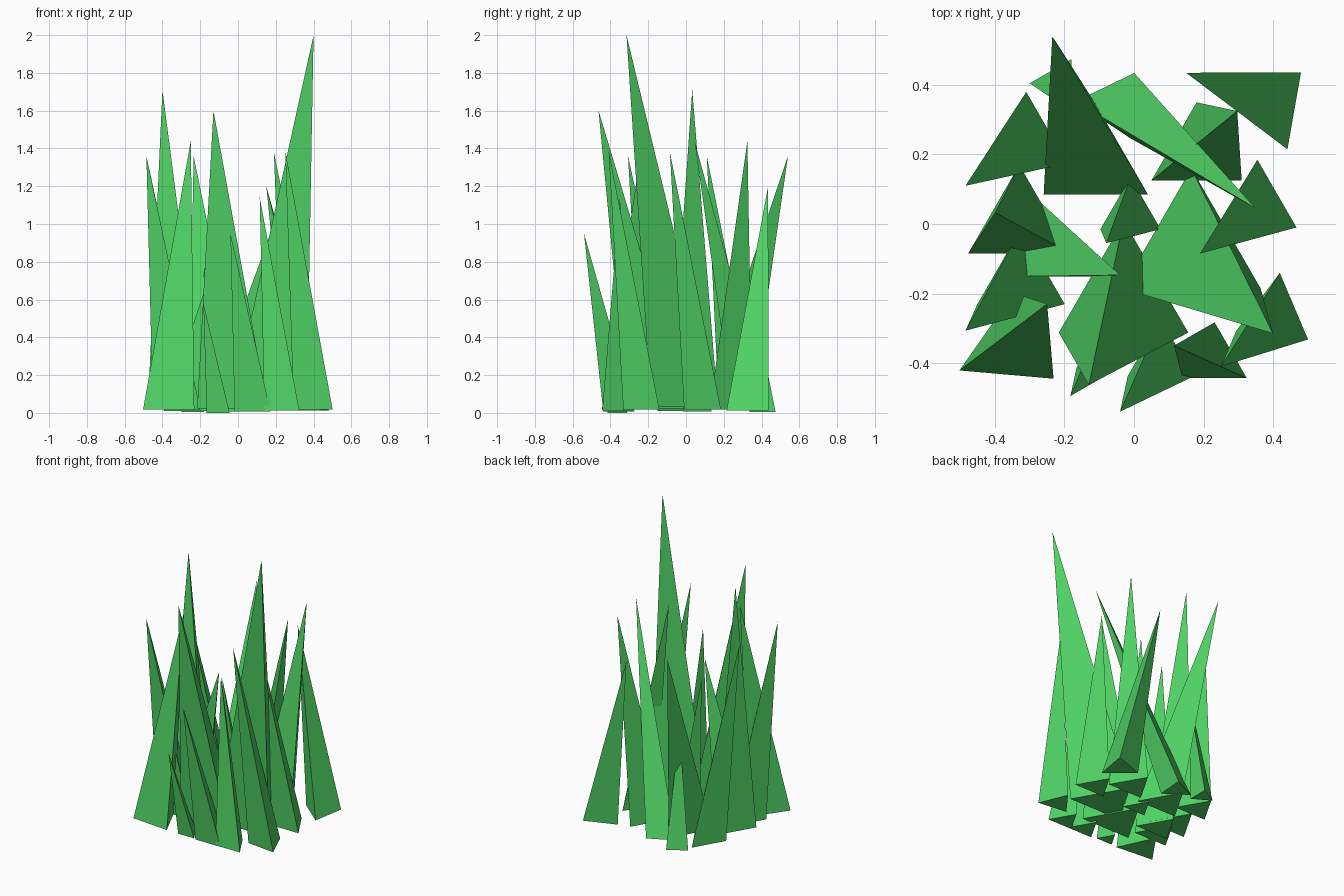
import bpy, math

green = bpy.data.materials.new("grass_green")
green.diffuse_color = (0.08, 0.65, 0.13, 1)


def blade(name, tip, centre, radius, angle=90):
    """Three-sided spike: triangular base near the ground, leaning tip."""
    z = 0.022 * (tip[2] - 0.58)
    verts = [(centre[0] + radius * math.cos(math.radians(angle + 120 * i)),
              centre[1] + radius * math.sin(math.radians(angle + 120 * i)), z)
             for i in range(3)] + [tip]
    mesh = bpy.data.meshes.new(name)
    mesh.from_pydata(verts, [], [(2, 1, 0), (0, 1, 3), (1, 2, 3), (2, 0, 3)])
    mesh.materials.append(green)
    bpy.context.collection.objects.link(bpy.data.objects.new(name, mesh))


# Tall blades: tip, base centre, base radius, base angle
tall = [
    ((0.40, -0.315, 2.0), (0.165, -0.07), 0.23),
    ((-0.40, 0.033, 1.71), (-0.33, 0.0), 0.17),
    ((-0.13, -0.463, 1.6), (-0.03, -0.205), 0.215),
    ((-0.25, -0.23, 1.44), (-0.36, -0.355), 0.157, 85),
    ((0.297, 0.325, 1.44), (0.18, 0.2), 0.15),
    ((0.35, 0.045, 1.44), (-0.06, 0.345), 0.108, 56),
]
# Medium blades
medium = [
    ((0.19, -0.085, 1.38), (0.355, 0.055), 0.13),
    ((0.25, -0.41, 1.39), (0.405, -0.26), 0.12, 83),
    ((-0.235, 0.54, 1.36), (-0.11, 0.172), 0.173),
    ((-0.485, -0.307, 1.36), (-0.325, -0.158), 0.145),
    ((-0.485, 0.11, 1.36), (-0.31, 0.243), 0.137),
    ((0.15, 0.435, 1.2), (0.397, 0.337), 0.13, 50),
    ((0.115, -0.35, 1.14), (0.232, -0.39), 0.107),
]
# Short blades
short = [
    ((-0.04, -0.147, 1.05), (-0.27, -0.08), 0.143),
    ((-0.08, -0.055, 0.95), (-0.01, 0.035), 0.1),
    ((-0.04, -0.54, 0.95), (0.077, -0.383), 0.11),
    ((-0.175, 0.32, 0.77), (-0.22, 0.405), 0.08, 60),
    ((-0.183, -0.495, 0.58), (-0.105, -0.38), 0.07),
]
for label, group in (("tall", tall), ("medium", medium), ("short", short)):
    for i, spec in enumerate(group):
        blade(f"{label}_grass_blade_{i + 1}", *spec)
